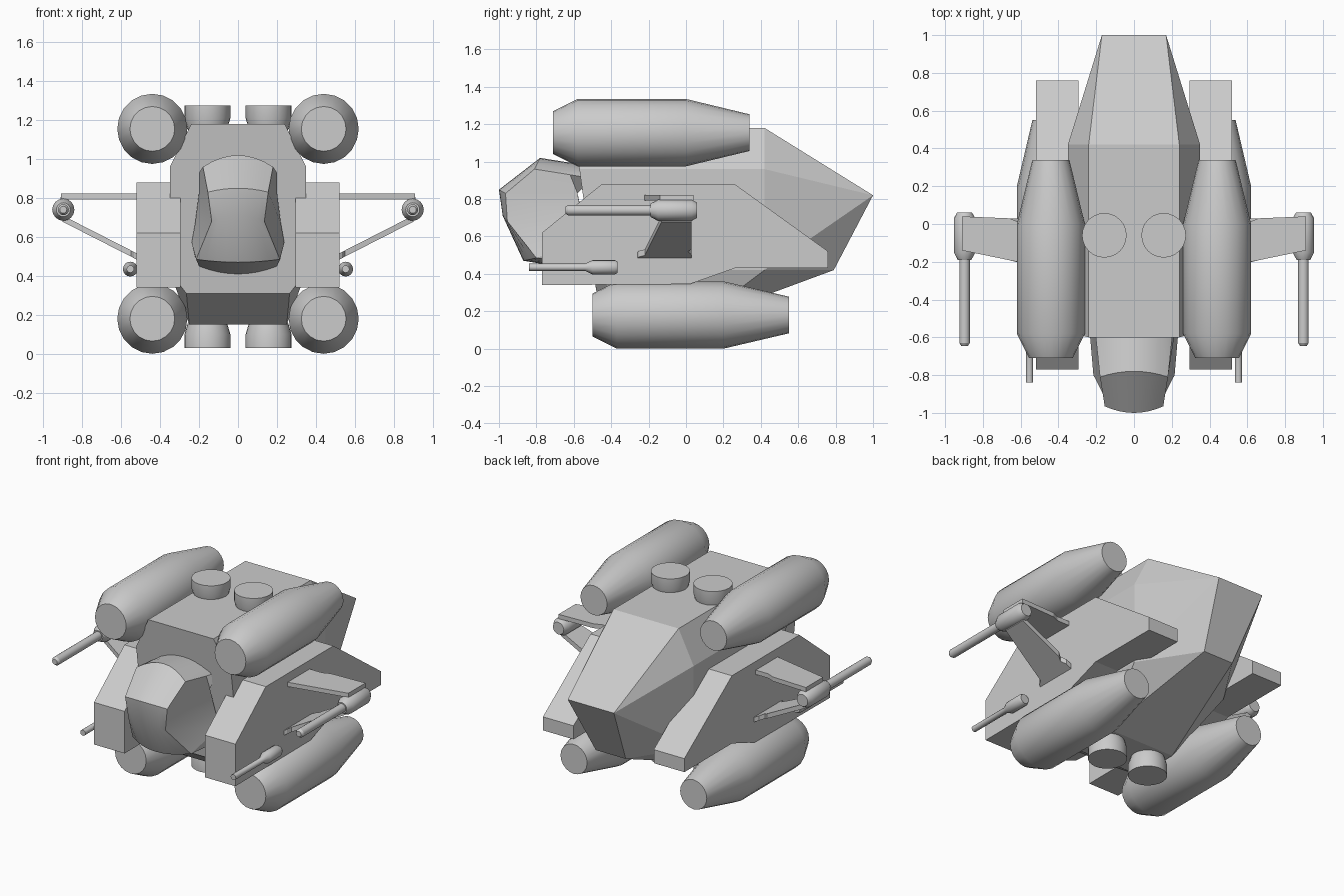
import bpy, bmesh, math
from mathutils import Vector

if "Cube" in bpy.data.objects:
    bpy.data.objects.remove(bpy.data.objects["Cube"])


def finish(name, bm, smooth=None):
    bmesh.ops.recalc_face_normals(bm, faces=bm.faces)
    me = bpy.data.meshes.new(name)
    bm.to_mesh(me)
    bm.free()
    ob = bpy.data.objects.new(name, me)
    bpy.context.collection.objects.link(ob)
    if smooth:
        bpy.ops.object.select_all(action='DESELECT')
        ob.select_set(True)
        bpy.context.view_layer.objects.active = ob
        bpy.ops.object.shade_smooth_by_angle(angle=math.radians(smooth))
    return ob


def lathe(name, profile, center, axis='Y', n=20):
    """Closed solid of revolution; profile = (distance along axis, radius)."""
    bm = bmesh.new()
    rings = []
    for d, r in profile:
        ring = []
        for i in range(n):
            a = 2 * math.pi * i / n
            u, v = r * math.cos(a), r * math.sin(a)
            p = (u, d, v) if axis == 'Y' else (u, v, d)
            ring.append(bm.verts.new(Vector(p) + Vector(center)))
        rings.append(ring)
    for a, b in zip(rings, rings[1:]):
        for i in range(n):
            j = (i + 1) % n
            bm.faces.new((a[i], a[j], b[j], b[i]))
    bm.faces.new(rings[0])
    bm.faces.new(rings[-1])
    return finish(name, bm, 30)


def prism(name, bottom, top):
    """Solid between two matching outlines."""
    bm = bmesh.new()
    a = [bm.verts.new(p) for p in bottom]
    b = [bm.verts.new(p) for p in top]
    n = len(a)
    for i in range(n):
        j = (i + 1) % n
        bm.faces.new((a[i], a[j], b[j], b[i]))
    bm.faces.new(a)
    bm.faces.new(b)
    return finish(name, bm)


# main hull: faceted body tapering to the tail
half = [(.24, -.60, 1.18), (.35, -.57, .96), (.35, -.495, .42), (.265, -.48, .31),
        (.25, -.25, .15), (.25, .06, .15), (.35, .42, .42), (.35, .42, .96),
        (.24, .42, 1.18), (.17, 1.0, .82), (.11, .79, .42)]
bm = bmesh.new()
for x, y, z in half:
    bm.verts.new((x, y, z))
    bm.verts.new((-x, y, z))
bmesh.ops.convex_hull(bm, input=bm.verts)
bmesh.ops.dissolve_limit(bm, angle_limit=math.radians(2), verts=bm.verts, edges=bm.edges)
finish("hull", bm)

# cockpit: rows of centre, front edge and rear outer point
rows = [((-.50, .975), (.18, -.50, .93), (.20, -.50, .91)),
        ((-.78, 1.02), (.18, -.81, .96), (.20, -.62, .93)),
        ((-1.0, .85), (.155, -.965, .83), (.20, -.58, .83)),
        ((-.98, .71), (.135, -.955, .68), (.22, -.55, .67)),
        ((-.87, .47), (.215, -.80, .485), (.238, -.53, .57)),
        ((-.50, .41), (.20, -.50, .45), (.215, -.50, .48))]
bm = bmesh.new()
grid = []
for (cy, cz), e, o in rows:
    line = [(-o[0], o[1], o[2])]
    for i in range(-4, 5):
        t = i / 4
        k = t * t
        line.append((e[0] * t, cy + (e[1] - cy) * k, cz + (e[2] - cz) * k))
    line.append(o)
    grid.append([bm.verts.new(p) for p in line])
for a, b in zip(grid, grid[1:]):
    for i in range(len(a) - 1):
        bm.faces.new((a[i], a[i + 1], b[i + 1], b[i]))
bm.faces.new([r[0] for r in grid] + grid[-1][1:] +
             [r[-1] for r in reversed(grid[:-1])] + list(reversed(grid[0][1:-1])))
finish("cockpit", bm, 25)

# outlines shared by both sides
panel = [(-.77, .34), (-.77, .62), (-.45, .88), (.26, .88), (.76, .52),
         (.76, .43), (.26, .43), (.02, .345)]
arm = [(.50, .01), (.61, .01), (.66, .03), (.91, .04), (.91, -.14), (.62, -.20), (.50, -.225)]
brace_low = [(-.26, .50), (-.25, .515), (-.22, .53), (-.13, .90), (.03, .90),
             (.03, .60), (.01, .57), (.03, .54), (.03, .50)]

for side, s in (("right", 1), ("left", -1)):
    # side armour panel
    prism(side + "_side_panel", [(s * .295, y, z) for y, z in panel],
          [(s * .52, y, z) for y, z in panel])

    # engine pods
    lathe(side + "_upper_pod", [(-.71, .115), (-.58, .18), (0, .18), (.34, .098)],
          (s * .44, 0, 1.155))
    lathe(side + "_lower_pod", [(-.50, .115), (-.37, .18), (.20, .18), (.55, .098)],
          (s * .44, 0, .18))

    # vertical thrusters, top and bottom
    lathe(side + "_top_thruster", [(1.15, .10), (1.21, .118), (1.275, .118)],
          (s * .157, -.06, 0), 'Z', 24)
    lathe(side + "_bottom_thruster", [(.16, .10), (.10, .118), (.03, .118)],
          (s * .157, -.06, 0), 'Z', 24)

    # flat upper arm holding the wing gun
    prism(side + "_upper_arm", [(s * x, y, .793) for x, y in arm],
          [(s * x, y, .822) for x, y in arm])

    # slanted lower brace, outline stored as (y, outward distance x)
    brace = [(y, .52 + (x - .50) * .95) for y, x in brace_low]
    height = [.50 + (x - .52) * .51 for y, x in brace]
    prism(side + "_lower_brace",
          [(s * x, y, z - .016) for (y, x), z in zip(brace, height)],
          [(s * x, y, z + .016) for (y, x), z in zip(brace, height)])

    # bracket joining arm and gun
    prism(side + "_gun_bracket",
          [(s * x, y, .70) for x, y in ((.875, -.13), (.915, -.13), (.915, .03), (.875, .03))],
          [(s * x, y, .81) for x, y in ((.87, -.13), (.91, -.13), (.91, .03), (.87, .03))])

    # large wing gun
    lathe(side + "_wing_gun",
          [(-.645, .018), (-.63, .028), (-.19, .028), (-.19, .036), (-.15, .057),
           (.03, .057), (.06, .04)], (s * .897, 0, .74), n=16)
    # small panel gun
    lathe(side + "_small_gun",
          [(-.84, .019), (-.54, .019), (-.50, .038), (-.38, .038), (-.365, .03)],
          (s * .553, 0, .435), n=16)
